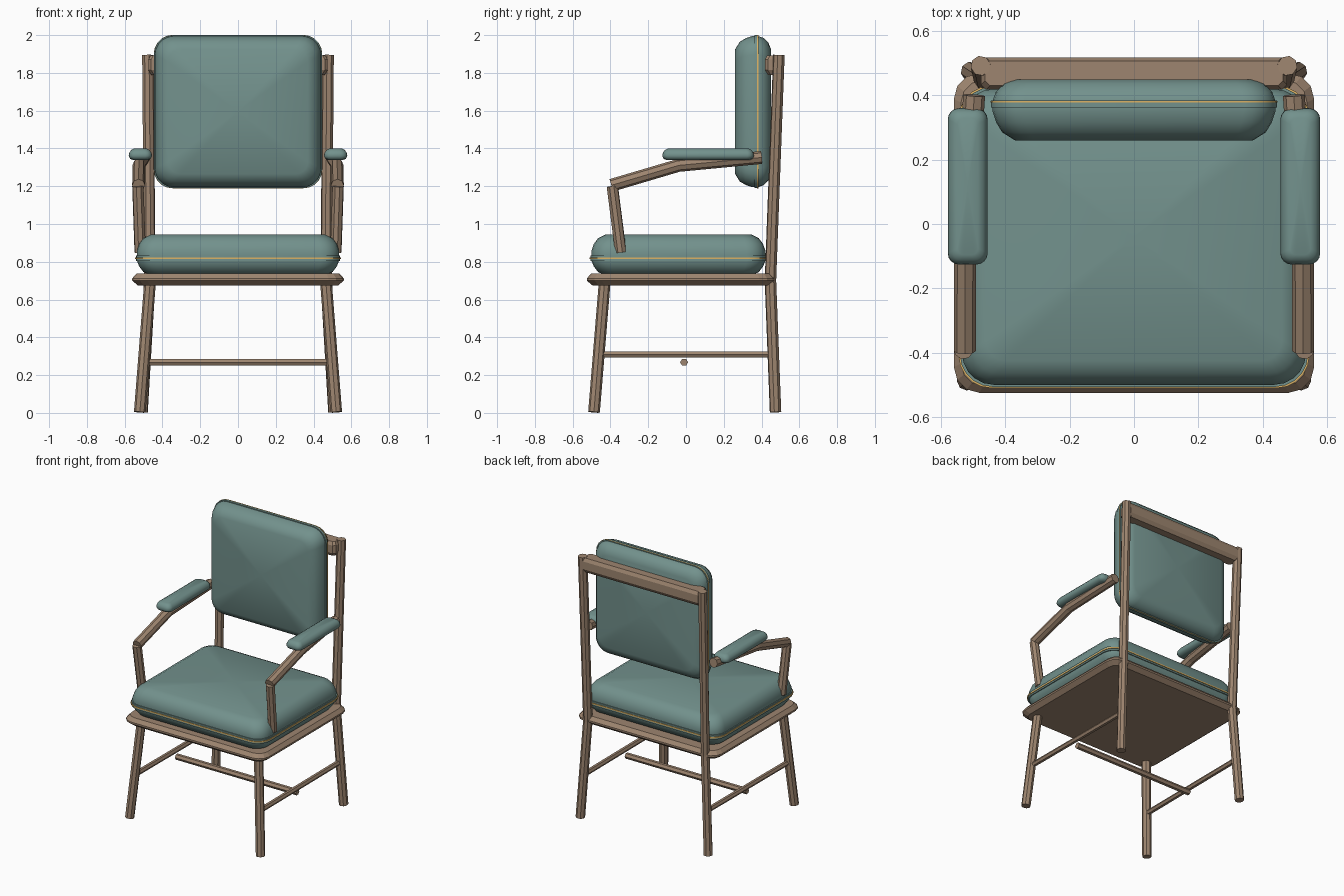
import bpy, math
from mathutils import Vector

if "Cube" in bpy.data.objects:
    bpy.data.objects.remove(bpy.data.objects["Cube"])


def material(name, rgb):
    m = bpy.data.materials.new(name)
    m.use_nodes = True
    col = (*rgb, 1)
    m.diffuse_color = col
    m.node_tree.nodes["Principled BSDF"].inputs["Base Color"].default_value = col
    return m


wood = material("brown wood", (0.34, 0.235, 0.16))
fabric = material("teal fabric", (0.17, 0.285, 0.265))
piping = material("gold piping", (0.72, 0.45, 0.13))


def rounded_rect(hx, hy, r, segs):
    pts = []
    for i, (sx, sy) in enumerate([(1, 1), (-1, 1), (-1, -1), (1, -1)]):
        for k in range(segs + 1):
            a = math.pi / 2 * (i + k / segs)
            pts.append((sx * (hx - r) + r * math.cos(a), sy * (hy - r) + r * math.sin(a)))
    return pts


def loft(name, size, radius, profile, centre, mat, upright=False, segs=4, smooth=True):
    """Stack rounded rectangles; profile is a list of (inset, height)."""
    verts, faces = [], []
    for inset, h in profile:
        ring = rounded_rect(size[0] - inset, size[1] - inset, max(radius - inset * 0.5, 0.015), segs)
        verts += [(x, y, h) for x, y in ring]
    n = 4 * (segs + 1)
    for j in range(len(profile) - 1):
        for i in range(n):
            k = (i + 1) % n
            faces.append((j * n + i, j * n + k, j * n + n + k, j * n + n + i))
    # Caps are fans round a centre point
    last = (len(profile) - 1) * n
    low, high = len(verts), len(verts) + 1
    verts += [(0, 0, profile[0][1]), (0, 0, profile[-1][1])]
    for i in range(n):
        k = (i + 1) % n
        faces += [(low, k, i), (high, last + i, last + k)]
    if upright:
        verts = [(x, -h, z) for x, z, h in verts]
    mesh = bpy.data.meshes.new(name)
    mesh.from_pydata(verts, [], faces)
    mesh.materials.append(mat)
    obj = bpy.data.objects.new(name, mesh)
    obj.location = centre
    bpy.context.collection.objects.link(obj)
    if smooth:
        bpy.ops.object.select_all(action='DESELECT')
        obj.select_set(True)
        bpy.context.view_layer.objects.active = obj
        bpy.ops.object.shade_smooth_by_angle(angle=math.radians(50))
    return obj


def rod(name, points, radius, mat=wood, sides=8):
    """Faceted bar along a path."""
    curve = bpy.data.curves.new(name, 'CURVE')
    curve.dimensions = '3D'
    curve.bevel_depth = radius
    curve.bevel_resolution = sides // 2 - 2
    curve.use_fill_caps = True
    spline = curve.splines.new('POLY')
    spline.points.add(len(points) - 1)
    for p, co in zip(spline.points, points):
        p.co = (*co, 1)
    spline.use_smooth = False
    obj = bpy.data.objects.new(name, curve)
    bpy.context.collection.objects.link(obj)
    curve.materials.append(mat)
    bpy.ops.object.select_all(action='DESELECT')
    obj.select_set(True)
    bpy.context.view_layer.objects.active = obj
    bpy.ops.object.convert(target='MESH')
    return obj


# Seat frame slab
loft("seat_frame", (0.56, 0.497), 0.08,
     [(0.03, 0.675), (0, 0.70), (0, 0.712), (0.022, 0.737)],
     (0, -0.028, 0), wood, segs=3, smooth=False)

# Seat cushion with a piped seam
loft("seat_cushion", (0.535, 0.46), 0.1,
     [(0.06, 0.735), (0.035, 0.745), (0.012, 0.775), (0, 0.805), (0, 0.86),
      (0.012, 0.895), (0.035, 0.925), (0.075, 0.945)],
     (0, -0.04, 0), fabric, segs=5)
loft("seat_flange", (0.541, 0.466), 0.1, [(0, 0.803), (0, 0.834)],
     (0, -0.04, 0), fabric, segs=5)
loft("seat_piping", (0.545, 0.47), 0.1, [(0, 0.814), (0, 0.823)],
     (0, -0.04, 0), piping, segs=5)

# Back cushion standing upright, also piped
loft("back_cushion", (0.44, 0.40), 0.1,
     [(0.07, -0.08), (0.035, -0.066), (0.01, -0.04), (0, -0.012), (0, 0.02),
      (0.012, 0.055), (0.03, 0.085), (0.07, 0.11)],
     (0, 0.37, 1.595), fabric, upright=True, segs=5)
loft("back_flange", (0.445, 0.405), 0.1, [(0, -0.014), (0, 0.008)],
     (0, 0.37, 1.595), fabric, upright=True, segs=5)
loft("back_piping", (0.446, 0.406), 0.1, [(0, -0.013), (0, -0.007)],
     (0, 0.37, 1.595), piping, upright=True, segs=5)

# Top rail between the back posts
loft("top_rail", (0.475, 0.05), 0.012,
     [(0.015, 1.79), (0, 1.815), (0, 1.87), (0.012, 1.893)],
     (0, 0.468, 0), wood, segs=1, smooth=False)

for side, s in (("left", 1), ("right", -1)):
    # Legs, the back one running up into the back post
    rod(f"{side}_front_leg", [(s * 0.52, -0.487, 0.004), (s * 0.465, -0.43, 0.70)], 0.031)
    rod(f"{side}_back_leg",
        [(s * 0.508, 0.474, 0.004), (s * 0.467, 0.447, 0.70), (s * 0.477, 0.492, 1.895)], 0.031)
    # Side stretcher
    rod(f"{side}_stretcher", [(s * 0.493, -0.455, 0.31), (s * 0.488, 0.455, 0.31)], 0.018, sides=6)
    # Arm post and bent arm
    rod(f"{side}_arm_post", [(s * 0.518, -0.345, 0.85), (s * 0.53, -0.39, 1.20)], 0.031)
    rod(f"{side}_arm", [(s * 0.526, -0.395, 1.205), (s * 0.525, -0.04, 1.31),
                        (s * 0.497, 0.40, 1.352)], 0.034)
    # Arm pad
    loft(f"{side}_arm_pad", (0.062, 0.243), 0.035,
         [(0.025, 1.338), (0.008, 1.345), (0, 1.36), (0.004, 1.378), (0.014, 1.392), (0.03, 1.40)],
         (s * 0.517, 0.117, 0), fabric)

# Cross stretcher under the side stretchers
rod("cross_stretcher", [(-0.48, -0.01, 0.268), (0.48, -0.01, 0.268)], 0.021, sides=6)
